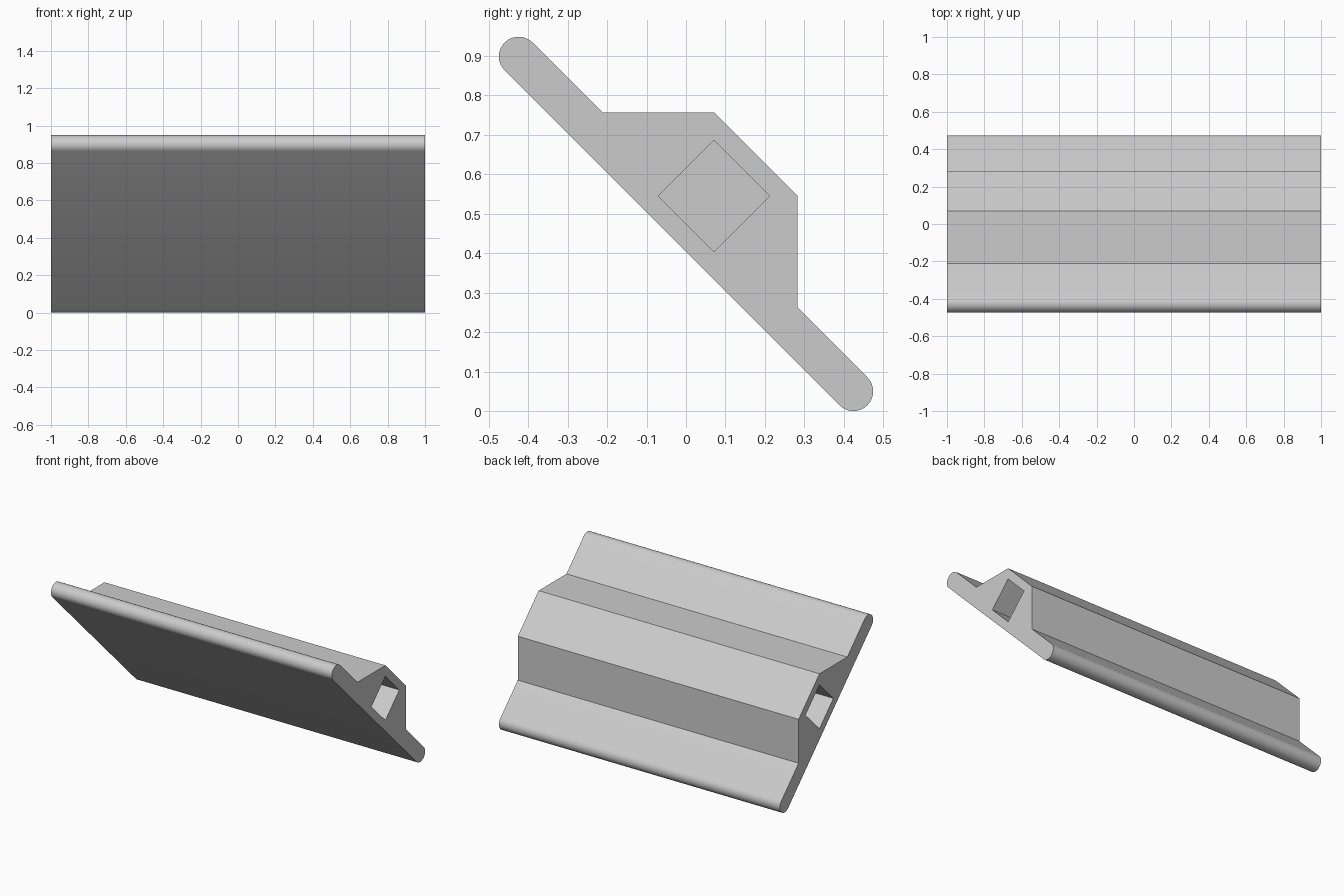
import bpy, bmesh, math
from mathutils import Matrix

old = bpy.data.objects.get("Cube")
if old:
    bpy.data.objects.remove(old)

HALF_LEN = 1.0      # half length along x
REACH = 0.6         # plate centre to each rounded edge's axis
R = 0.05            # half plate thickness
SOCKET = 0.2        # side of the square socket
DEPTH = 0.4         # socket depth from each end
STEPS = 16

grey = bpy.data.materials.new("plain grey")
grey.use_nodes = True
grey.diffuse_color = (0.6, 0.6, 0.6, 1)
grey.node_tree.nodes["Principled BSDF"].inputs["Base Color"].default_value = (0.6, 0.6, 0.6, 1)


def make_object(name, bm):
    bmesh.ops.recalc_face_normals(bm, faces=bm.faces)
    mesh = bpy.data.meshes.new(name)
    bm.to_mesh(mesh)
    bm.free()
    mesh.materials.append(grey)
    ob = bpy.data.objects.new(name, mesh)
    bpy.context.collection.objects.link(ob)
    return ob


def round_edge(centre, start):
    """Half circle across the plate thickness, anticlockwise from start."""
    angles = [start + math.pi * i / STEPS for i in range(STEPS + 1)]
    return [(centre + R * math.cos(a), R * math.sin(a)) for a in angles]


# Cross-section: rounded plate with a trapezoid rib on its back
profile = round_edge(REACH, -math.pi / 2)
profile += [(0.35, R), (0.15, 0.25), (-0.15, 0.25), (-0.35, R)]
profile += round_edge(-REACH, math.pi / 2)

bm = bmesh.new()
face = bm.faces.new([bm.verts.new((-HALF_LEN, y, z)) for y, z in profile])
side = bmesh.ops.extrude_face_region(bm, geom=[face])["geom"]
moved = [g for g in side if isinstance(g, bmesh.types.BMVert)]
bmesh.ops.translate(bm, verts=moved, vec=(2 * HALF_LEN, 0, 0))
plate = make_object("ribbed_plate", bm)

# Square sockets sunk into both ends of the rib
bm = bmesh.new()
for end in (-1, 1):
    bmesh.ops.create_cube(bm, size=1, matrix=Matrix.Translation((end * HALF_LEN, 0, SOCKET / 2))
                          @ Matrix.Diagonal((2 * DEPTH, SOCKET, SOCKET, 1)))
cutter = make_object("socket_cutter", bm)
cutter.hide_render = True

cut = plate.modifiers.new("sockets", 'BOOLEAN')
cut.operation = 'DIFFERENCE'
cut.solver = 'EXACT'
cut.object = cutter
bpy.ops.object.select_all(action='DESELECT')
bpy.context.view_layer.objects.active = plate
plate.select_set(True)
bpy.ops.object.modifier_apply(modifier=cut.name)
bpy.data.objects.remove(cutter)

# Smooth rounded edges, crisp corners, and the 45 degree lean
bpy.ops.object.shade_smooth_by_angle(angle=math.radians(30))
plate.rotation_euler.x = -math.pi / 4
plate.location.z = REACH / math.sqrt(2) + R
